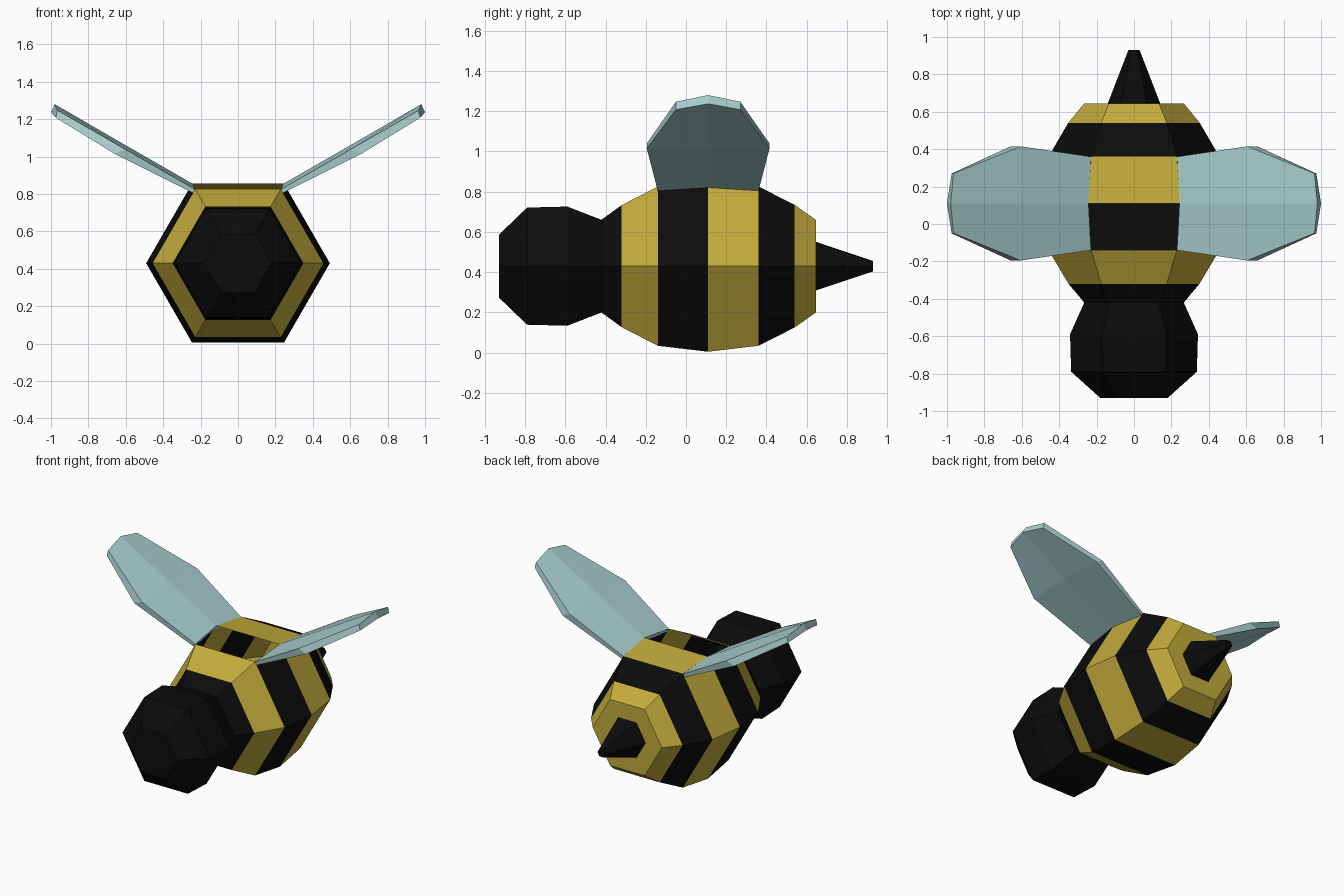
import bpy, bmesh, math

cube = bpy.data.objects.get("Cube")
if cube:
    bpy.data.objects.remove(cube, do_unlink=True)


def material(name, rgb):
    m = bpy.data.materials.new(name)
    m.use_nodes = True
    m.diffuse_color = (*rgb, 1)
    bsdf = next(n for n in m.node_tree.nodes if n.type == 'BSDF_PRINCIPLED')
    bsdf.inputs["Base Color"].default_value = (*rgb, 1)
    bsdf.inputs["Roughness"].default_value = 0.9
    return m


BLACK = material("black", (0.0035, 0.0035, 0.0035))
YELLOW = material("honey yellow", (0.55, 0.41, 0.045))
WING = material("pale wing blue", (0.39, 0.61, 0.61))

AXIS_Z = 0.43   # height of the body axis
WING_Y = 0.11   # centre line of the wings


def finish(name, bm, mats):
    mesh = bpy.data.meshes.new(name)
    bm.to_mesh(mesh)
    bm.free()
    for m in mats:
        mesh.materials.append(m)
    ob = bpy.data.objects.new(name, mesh)
    bpy.context.collection.objects.link(ob)
    return ob


def hex_loft(name, profile, mats, stripes=None, cap_first=False, cap_last=False, open_top=None):
    """Six-sided loft along y; profile holds (y, corner radius)."""
    bm = bmesh.new()
    rings = []
    for y, r in profile:
        rings.append([bm.verts.new((r * math.cos(math.radians(60 * i)), y,
                                    AXIS_Z + r * math.sin(math.radians(60 * i))))
                      for i in range(6)])
    for k, (a, b) in enumerate(zip(rings, rings[1:])):
        for i in range(6):
            if k == open_top and i == 1:    # opening between the wings
                continue
            j = (i + 1) % 6
            f = bm.faces.new((a[i], b[i], b[j], a[j]))
            f.material_index = stripes[k] if stripes else 0
    if cap_first:
        bm.faces.new(rings[0])
    if cap_last:
        bm.faces.new(rings[-1][::-1])
    # Orient the shell outwards from the body axis
    bm.normal_update()
    for f in bm.faces:
        c = f.calc_center_median()
        out = c.x * f.normal.x + (c.z - AXIS_Z) * f.normal.z
        if len(f.verts) == 6:
            out = f.normal.y * (-1 if c.y < 0 else 1)
        elif abs(f.normal.y) > 0.99:
            out = f.normal.y
        if out < 0:
            f.normal_flip()
    return finish(name, bm, mats)


# Head, tapering into the neck
hex_loft("head", [(-0.93, 0.18), (-0.79, 0.336), (-0.59, 0.342), (-0.42, 0.266)],
         [BLACK], cap_first=True)

# Striped body from neck to flat rear ring
hex_loft("body", [(-0.42, 0.266), (-0.32, 0.35), (-0.14, 0.457), (0.11, 0.491),
                  (0.36, 0.457), (0.54, 0.352), (0.645, 0.266), (0.645, 0.14)],
         [BLACK, YELLOW], stripes=[0, 1, 0, 1, 0, 1, 1], open_top=2)

# Sting
hex_loft("sting", [(0.645, 0.14), (0.93, 0.03)], [BLACK], cap_last=True)

# Wings: (half width, edge x, edge z, centre x, centre z) at root, middle, tip
TOP = [(0.25, 0.23, 0.825, 0.243, 0.855),
       (0.305, 0.605, 1.04, 0.61, 1.066),
       (0.16, 0.965, 1.247, 0.98, 1.28)]
BOTTOM = [(0.25, 0.237, 0.803, 0.265, 0.82),
          (0.305, 0.66, 1.015, 0.665, 1.025),
          (0.16, 0.975, 1.208, 1.0, 1.237)]


def wing(name, side):
    bm = bmesh.new()
    layers = []
    for layer in (TOP, BOTTOM):
        layers.append([[bm.verts.new((side * x, WING_Y + s * w, z))
                        for s, x, z in ((-1, ex, ez), (0, cx, cz), (1, ex, ez))]
                       for w, ex, ez, cx, cz in layer])
    # Upper and lower skins
    for g in layers:
        for k in range(2):
            for i in range(2):
                bm.faces.new((g[k][i], g[k + 1][i], g[k + 1][i + 1], g[k][i + 1]))
    # Rim all the way round
    outlines = [[g[0][1], g[0][0], g[1][0], g[2][0], g[2][1], g[2][2], g[1][2], g[0][2]]
                for g in layers]
    a, b = outlines
    for i in range(8):
        j = (i + 1) % 8
        bm.faces.new((a[i], a[j], b[j], b[i]))
    bmesh.ops.recalc_face_normals(bm, faces=bm.faces[:])
    finish(name, bm, [WING])


wing("left_wing", 1)
wing("right_wing", -1)
